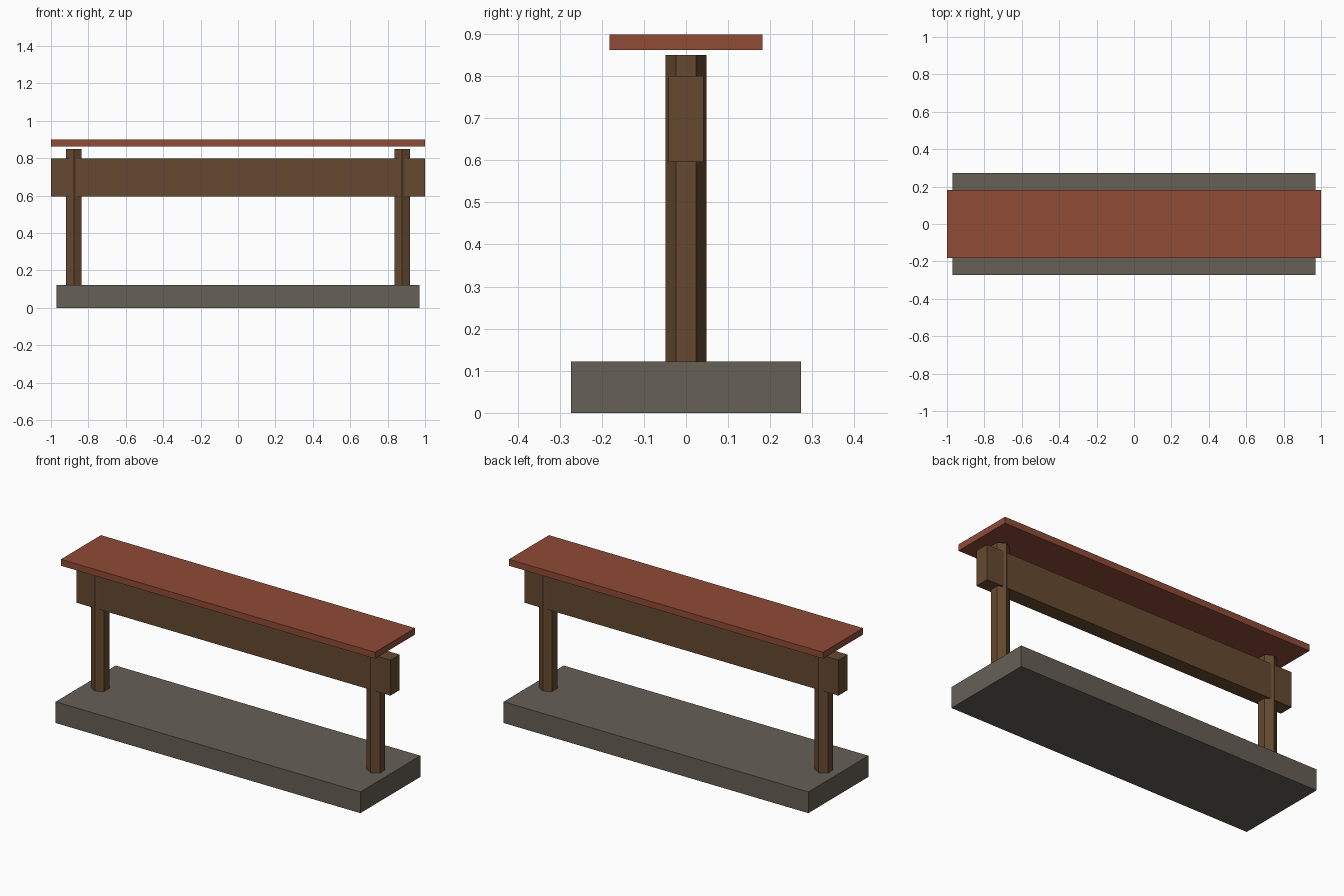
import bpy

if "Cube" in bpy.data.objects:
    bpy.data.objects.remove(bpy.data.objects["Cube"])


def material(name, rgb):
    mat = bpy.data.materials.new(name)
    mat.diffuse_color = (*rgb, 1.0)
    mat.use_nodes = True
    mat.node_tree.nodes["Principled BSDF"].inputs["Base Color"].default_value = mat.diffuse_color
    return mat


STONE = material("grey stone", (0.133, 0.116, 0.092))
WOOD = material("brown wood", (0.130, 0.068, 0.030))
CLAY = material("red clay", (0.274, 0.070, 0.037))


def box(name, width, depth, bottom, top, mat):
    bpy.ops.mesh.primitive_cube_add(size=1, location=(0, 0, (bottom + top) / 2))
    obj = bpy.context.object
    obj.name = name
    obj.scale = (width, depth, top - bottom)
    bpy.ops.object.transform_apply(location=False, rotation=False, scale=True)
    obj.data.materials.append(mat)


def post(name, x, radius, bottom, top):
    bpy.ops.mesh.primitive_cylinder_add(
        vertices=6, radius=radius, depth=top - bottom,
        location=(x, 0, (bottom + top) / 2))
    obj = bpy.context.object
    obj.name = name
    obj.data.materials.append(WOOD)


# Stone footing
box("base_slab", 1.94, 0.546, 0.0, 0.122, STONE)

# Hexagonal posts, corners facing front and back
for side, x in (("left", -0.878), ("right", 0.878)):
    post(side + "_post", x, 0.0485, 0.122, 0.85)

# Cross beam running through both posts
box("cross_beam", 2.0, 0.084, 0.596, 0.80, WOOD)

# Thin cap board floating just above the posts
box("top_board", 2.0, 0.364, 0.862, 0.899, CLAY)
